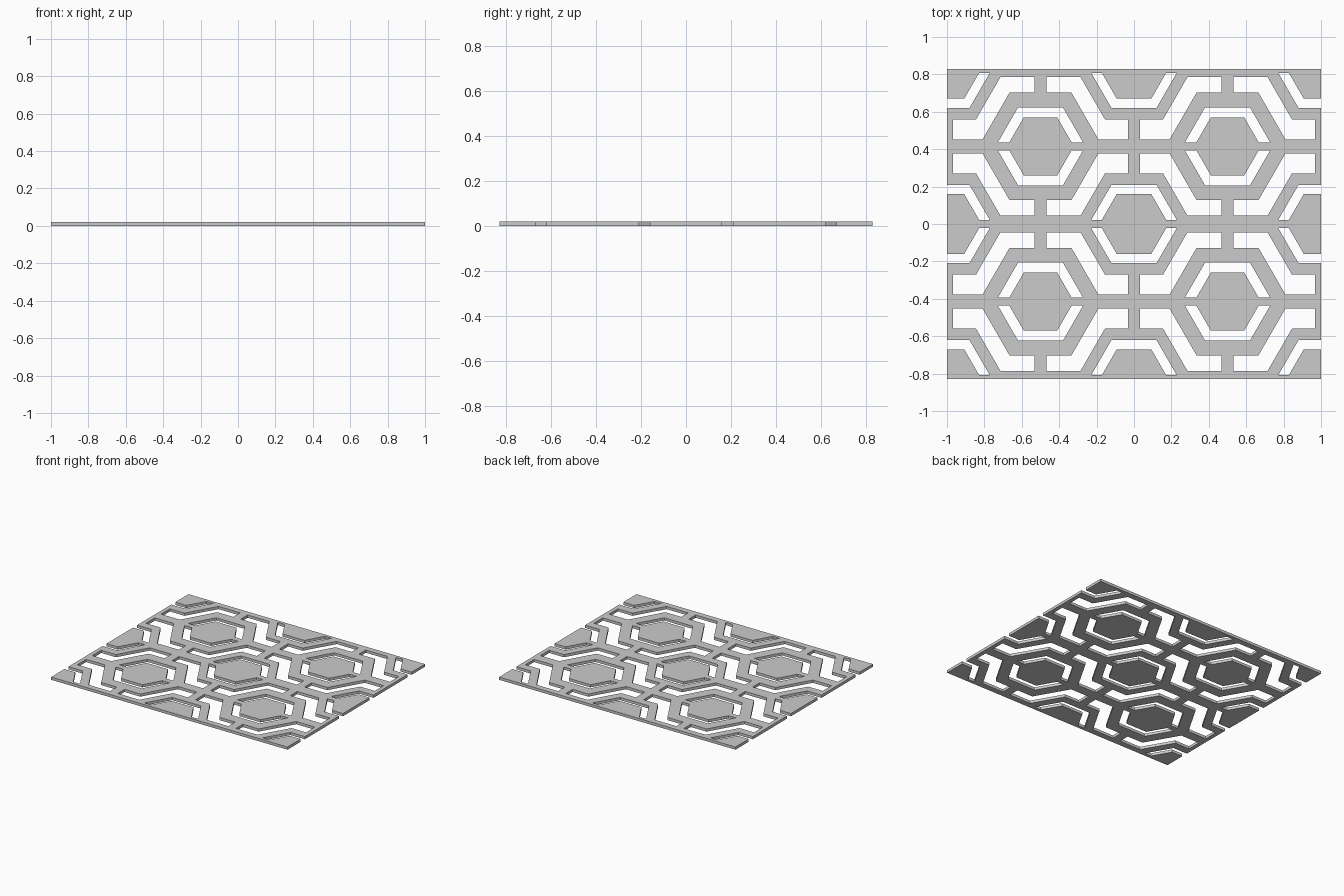
import bpy, bmesh, math

if "Cube" in bpy.data.objects:
    bpy.data.objects.remove(bpy.data.objects["Cube"])

HY, T = 0.83, 0.021      # half depth, thickness
CX, CY = 0.5, 0.415      # lattice quarter step
S3 = math.sqrt(3)
EVEN = dict(core=0.160, slot=0.209, ring=0.270, bridge=0.021, bar=0.045)
ODD = dict(core=0.155, slot=0.208, ring=0.287, bridge=0.021, bar=0.0375)
POST = 0.032


def prism(bm, pts, z0, z1):
    face = bm.faces.new([bm.verts.new((x, y, z0)) for x, y in pts])
    ext = bmesh.ops.extrude_face_region(bm, geom=[face])
    for v in ext['geom']:
        if isinstance(v, bmesh.types.BMVert):
            v.co.z = z1


def make_object(name, bm):
    bmesh.ops.recalc_face_normals(bm, faces=bm.faces[:])
    mesh = bpy.data.meshes.new(name)
    bm.to_mesh(mesh)
    bm.free()
    obj = bpy.data.objects.new(name, mesh)
    bpy.context.collection.objects.link(obj)
    return obj


def half_hex(a, b):
    # upper half of a hexagon with apothem a, clipped at height b
    r = 2 * a / S3
    e = r - b / S3
    return [(-e, b), (-r / 2, a), (r / 2, a), (e, b)]


# plate
bm = bmesh.new()
prism(bm, [(-1, -HY), (1, -HY), (1, HY), (-1, HY)], 0, T)
plate = make_object("hexagon_lattice_panel", bm)

# slots round every hexagon core
bm = bmesh.new()
for i in range(-2, 3):
    for j in range(-2, 3):
        if (i + j) % 2 or (i % 2) != (j % 2):
            continue
        c = ODD if i % 2 else EVEN
        b = 0.024 if abs(j) == 2 else c['bridge']
        pts = half_hex(c['slot'], b) + half_hex(c['core'], b)[::-1]
        for s in (1, -1):
            if j * s == 2:
                continue
            prism(bm, [(i * CX + x, j * CY + s * y) for x, y in pts], -0.1, 0.1)

# zigzag slots between neighbouring rings
e = half_hex(EVEN['ring'], EVEN['bar'])
o = half_hex(ODD['ring'], ODD['bar'])
zig = [(POST, EVEN['ring']), e[2], e[3],
       (CX - POST, EVEN['bar']), (CX - POST, CY - ODD['ring']),
       (CX - o[2][0], CY - o[2][1]), (CX - o[3][0], CY - o[3][1]),
       (POST, CY - ODD['bar'])]
centres = [(0, 0), (-1, 0), (1, 0), (0, 2 * CY), (0, -2 * CY)]
centres += [(x, y) for x in (-1, 1) for y in (-2 * CY, 2 * CY)]
for cx, cy in centres:
    for sx in (1, -1):
        for sy in (1, -1):
            if cx * sx < 0.9 and cy * sy < 0.8:
                prism(bm, [(cx + sx * x, cy + sy * y) for x, y in zig], -0.1, 0.1)
cutter = make_object("slot_cutter", bm)
cutter.hide_render = True

# cut the slots through the plate
mod = plate.modifiers.new("slots", 'BOOLEAN')
mod.operation = 'DIFFERENCE'
mod.solver = 'EXACT'
mod.object = cutter
bpy.context.view_layer.objects.active = plate
bpy.ops.object.modifier_apply(modifier=mod.name)
bpy.data.objects.remove(cutter)
